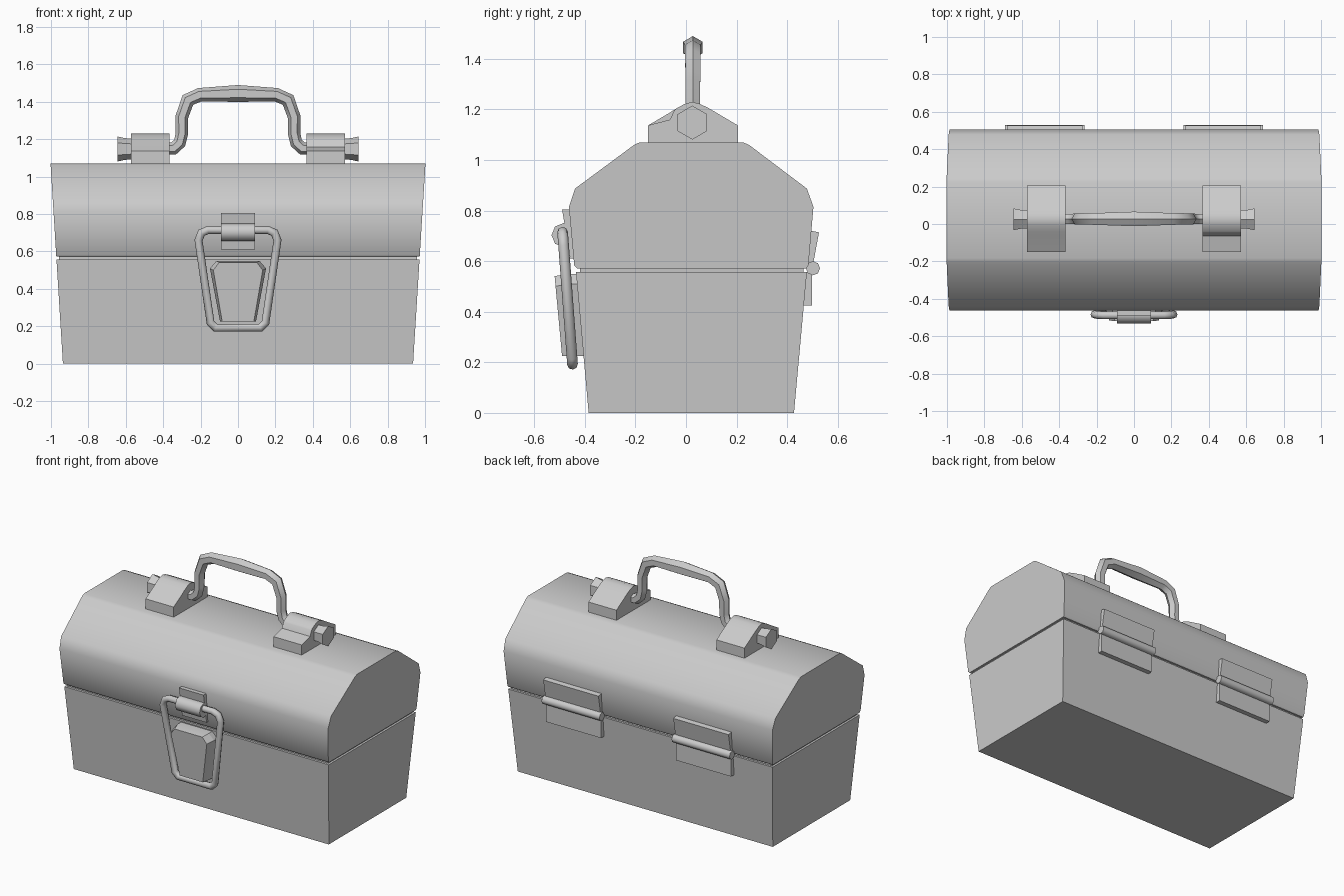
import bpy, bmesh, math
from mathutils import Vector

cube = bpy.data.objects.get("Cube")
if cube:
    bpy.data.objects.remove(cube, do_unlink=True)

grey = bpy.data.materials.new("grey_metal")
grey.use_nodes = True
colour = (0.6, 0.6, 0.6, 1)
grey.diffuse_color = colour
grey.node_tree.nodes["Principled BSDF"].inputs["Base Color"].default_value = colour
MID = 0.023  # depth of the box centreline


def loft(name, rings, angle=30, closed=False):
    """Skin a list of equal-length rings of points; cap the ends unless closed."""
    bm = bmesh.new()
    loops = [[bm.verts.new(p) for p in ring] for ring in rings]
    pairs = list(zip(loops, loops[1:]))
    if closed:
        pairs.append((loops[-1], loops[0]))
    else:
        bm.faces.new(loops[0])
        bm.faces.new(loops[-1])
    for a, b in pairs:
        for i in range(len(a)):
            j = (i + 1) % len(a)
            bm.faces.new((a[i], a[j], b[j], b[i]))
    bmesh.ops.recalc_face_normals(bm, faces=bm.faces)
    mesh = bpy.data.meshes.new(name)
    bm.to_mesh(mesh)
    bm.free()
    mesh.materials.append(grey)
    obj = bpy.data.objects.new(name, mesh)
    bpy.context.collection.objects.link(obj)
    bpy.ops.object.select_all(action="DESELECT")
    obj.select_set(True)
    bpy.context.view_layer.objects.active = obj
    bpy.ops.object.shade_smooth_by_angle(angle=math.radians(angle))
    return obj


def prism(name, profile, x0, x1, angle=30):
    """Extrude a side profile of (y, z) points between two x positions."""
    return loft(name, [[(x, y, z) for y, z in profile] for x in (x0, x1)], angle)


def box_section(name, profile, inset=0.0, angle=30):
    """Full-width profile whose ends flare outward with height."""
    return loft(name, [[(s * (0.936 + 0.062 * z - inset), y, z) for y, z in profile]
                       for s in (-1, 1)], angle)


def circle(y, z, r, sides):
    return [(y + r * math.sin(math.tau * i / sides), z + r * math.cos(math.tau * i / sides))
            for i in range(sides)]


def tube(name, path, radii, side, sides, closed=False):
    """Sweep a polygon along a flat path; side is the normal of the path's plane."""
    pts, side, rings = [Vector(p) for p in path], Vector(side).normalized(), []
    n = len(pts)
    for i, p in enumerate(pts):
        before = pts[i - 1] if closed or i else p
        after = pts[(i + 1) % n] if closed or i < n - 1 else p
        d1, d2 = (p - before).normalized(), (after - p).normalized()
        along = (d1 + d2).normalized()
        up = side.cross(along)
        stretch = 1 / max(along.dot(d2 if d2.length else d1), 0.6)
        rings.append([p + radii[i] * (side * math.sin(a) + up * math.cos(a) * stretch)
                      for a in (math.tau * k / sides for k in range(sides))])
    return loft(name, rings, 50, closed)


# Box body, recessed seam and lid
box_section("base", [(-0.385, 0), (0.427, 0), (0.478, 0.557), (-0.435, 0.557)])
box_section("seam", [(-0.42, 0.55), (0.464, 0.55), (0.464, 0.59), (-0.42, 0.59)], 0.014)
box_section("lid", [(-0.432, 0.572), (0.476, 0.572), (0.484, 0.583), (0.504, 0.815),
                    (0.478, 0.887), (0.249, 1.06), (0.225, 1.07), (-0.183, 1.07),
                    (-0.205, 1.06), (-0.439, 0.887), (-0.463, 0.815), (-0.442, 0.583)], 0, 40)

# Handle brackets with flared pins
front_slope = {-1: [(-0.063, 1.188)], 1: [(-0.063, 1.16), (-0.047, 1.195)]}
for s, label in ((-1, "right"), (1, "left")):
    bracket = [(0.205, 1.065), (0.205, 1.137), (0.09, 1.205), (0.055, 1.222), (0.025, 1.23),
               (-0.005, 1.222), (-0.04, 1.203)] + front_slope[s][::-1] + [(-0.15, 1.137), (-0.15, 1.065)]
    prism(label + "_handle_bracket", bracket, s * 0.367, s * 0.573)
    loft(label + "_handle_pin", [[(s * x, y, z) for y, z in circle(0.025, 1.148, r, 6)]
                                 for x, r in ((0.56, 0.055), (0.605, 0.058), (0.645, 0.067))])

# Carry handle, thicker at the grip
half = [(0.40, 1.15, 0.032), (0.345, 1.15, 0.032), (0.312, 1.18, 0.032), (0.3, 1.23, 0.033),
        (0.3, 1.32, 0.034), (0.268, 1.41, 0.035), (0.205, 1.438, 0.036)]
full = [(-x, z, r) for x, z, r in half] + [(0, 1.445, 0.045)] + half[::-1]
tube("carry_handle", [(x, 0.027, z) for x, z, r in full], [r for x, z, r in full], (0, 1, 0), 6)

# Latch keeper: plate and roller on the lid
prism("latch_keeper_plate", [(-0.44, 0.61), (-0.458, 0.61), (-0.49, 0.805), (-0.455, 0.805)],
      -0.09, 0.09)
prism("latch_roller", circle(-0.484, 0.703, 0.048, 8), -0.09, 0.09, 50)

# Latch wire loop
side_pts = [(0.16, 0.715), (0.195, 0.7), (0.211, 0.66), (0.147, 0.22), (0.12, 0.192)]
outline = side_pts + [(-x, z) for x, z in side_pts[::-1]]
tube("latch_loop", [(x, -0.488 + (0.715 - z) * 0.075, z) for x, z in outline],
     [0.021] * len(outline), (0, -1, -0.075), 8, closed=True)

# Latch block on the base, narrowing towards its front face
block = [(0.115, 0.55), (0.15, 0.51), (0.096, 0.225), (-0.096, 0.225), (-0.15, 0.51), (-0.115, 0.55)]
rings = []
for depth, scale in ((-0.01, 1), (0.035, 1), (0.085, 0.88)):
    rings.append([(x * scale, -0.385 - 0.09 * z - depth, z if z < 0.3 else z - (1 - scale) * 0.08)
                  for x, z in block])
loft("latch_block", rings, 20)

# Rear hinges
for s, label in ((-1, "right"), (1, "left")):
    prism(label + "_hinge_upper_leaf", [(0.47, 0.59), (0.503, 0.59), (0.526, 0.714), (0.485, 0.722)],
          s * 0.275, s * 0.68)
    prism(label + "_hinge_lower_leaf", [(0.47, 0.555), (0.498, 0.555), (0.498, 0.425), (0.455, 0.425)],
          s * 0.275, s * 0.68)
    prism(label + "_hinge_pin", circle(0.502, 0.572, 0.028, 8), s * 0.265, s * 0.69, 50)
